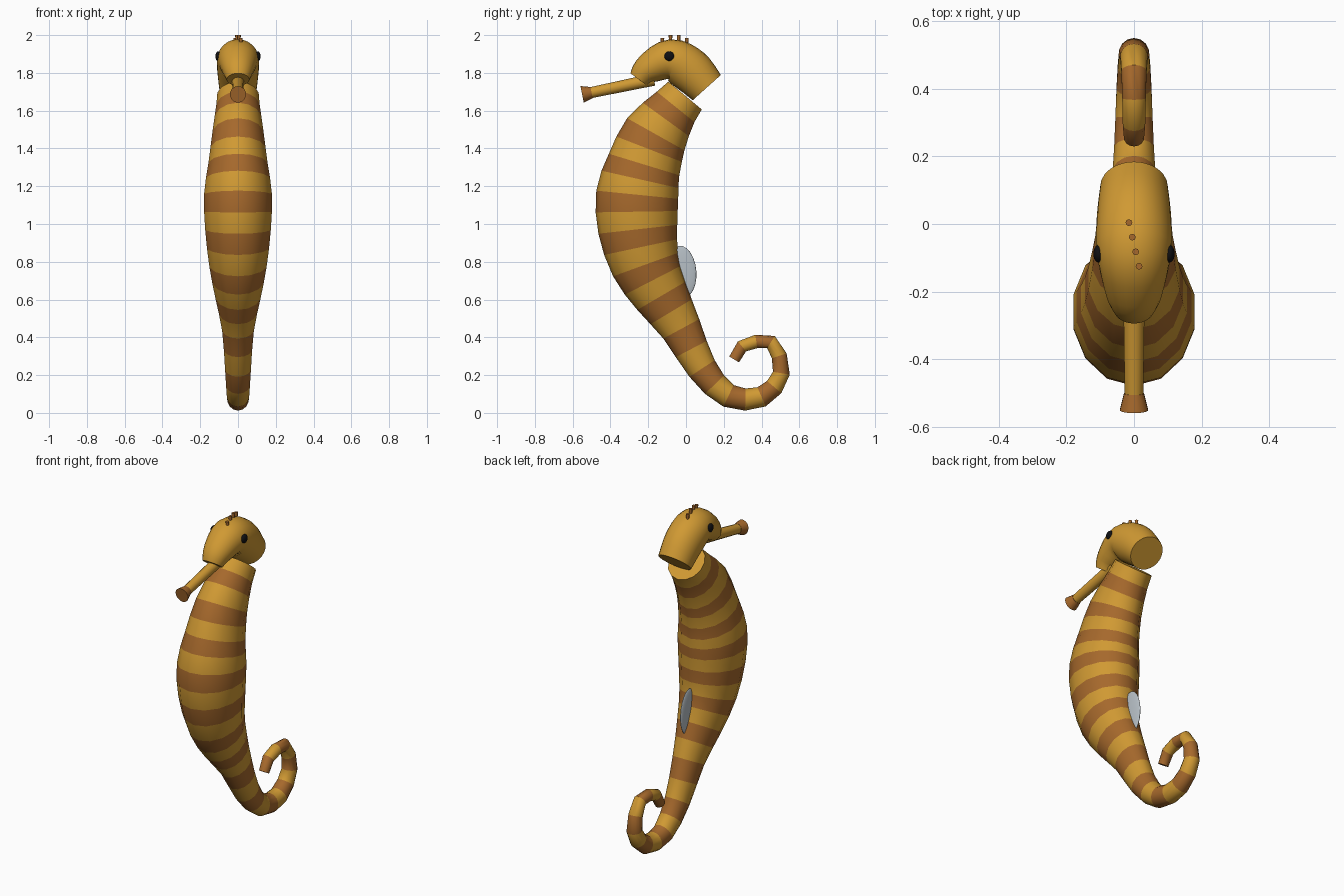
import bpy, bmesh, math
from mathutils import Vector

if "Cube" in bpy.data.objects:
    bpy.data.objects.remove(bpy.data.objects["Cube"], do_unlink=True)


def material(name, r, g, b):
    m = bpy.data.materials.new(name)
    m.use_nodes = True
    m.diffuse_color = (r, g, b, 1)
    shader = next(n for n in m.node_tree.nodes if n.type == 'BSDF_PRINCIPLED')
    shader.inputs["Base Color"].default_value = (r, g, b, 1)
    shader.inputs["Roughness"].default_value = 0.8
    return m


gold = material("golden_yellow", 0.63, 0.32, 0.033)
brown = material("stripe_brown", 0.38, 0.14, 0.025)
black = material("eye_black", 0.005, 0.005, 0.006)
grey = material("fin_grey", 0.47, 0.52, 0.56)


def smooth(obj):
    bpy.ops.object.select_all(action='DESELECT')
    obj.select_set(True)
    bpy.context.view_layer.objects.active = obj
    bpy.ops.object.shade_smooth_by_angle(angle=math.radians(45))


def catmull(pts, i, t):
    a, b = pts[max(i - 1, 0)], pts[i]
    c, d = pts[i + 1], pts[min(i + 2, len(pts) - 1)]
    return 0.5 * (2 * b + (c - a) * t + (2 * a - 5 * b + 4 * c - d) * t ** 2
                  + (3 * b - a - 3 * c + d) * t ** 3)


def tube(name, points, sides, mats, subdiv, band=lambda i: 0):
    """Capped elliptical tube; points are (y, z, radius in plane, radius in x)."""
    pts = [Vector(p) for p in points]
    stations = []
    for i in range(len(pts) - 1):
        n = subdiv(i)
        stations += [catmull(pts, i, k / n) for k in range(n)]
    stations.append(pts[-1])
    bm = bmesh.new()
    rings = []
    last = len(stations) - 1
    for i, s in enumerate(stations):
        tan = stations[min(i + 1, last)] - stations[max(i - 1, 0)]
        normal = Vector((0, tan[1], -tan[0])).normalized()
        centre = Vector((0, s[0], s[1]))
        ring = []
        for k in range(sides):
            a = math.tau * k / sides
            ring.append(bm.verts.new(centre + normal * s[2] * math.cos(a)
                                     + Vector((s[3] * math.sin(a), 0, 0))))
        rings.append(ring)
    for i in range(last):
        for k in range(sides):
            j = (k + 1) % sides
            f = bm.faces.new((rings[i][k], rings[i][j], rings[i + 1][j], rings[i + 1][k]))
            f.material_index = band(i)
    bm.faces.new(rings[0]).material_index = band(0)
    bm.faces.new(rings[-1]).material_index = band(last - 1)
    bmesh.ops.recalc_face_normals(bm, faces=bm.faces)
    mesh = bpy.data.meshes.new(name)
    bm.to_mesh(mesh)
    bm.free()
    for m in mats:
        mesh.materials.append(m)
    obj = bpy.data.objects.new(name, mesh)
    bpy.context.collection.objects.link(obj)
    smooth(obj)
    return obj


def ball(name, mat, location, scale, tilt=0):
    bpy.ops.mesh.primitive_uv_sphere_add(segments=20, ring_count=12, radius=1,
                                         location=location, rotation=(tilt, 0, 0))
    obj = bpy.context.object
    obj.name = name
    obj.scale = scale
    obj.data.materials.append(mat)
    smooth(obj)


# Striped body and curled tail: each control point starts a brown stripe
spine = [
    (-.005, 1.68, .115, .112), (-.055, 1.62, .128, .117), (-.16, 1.475, .174, .138),
    (-.222, 1.315, .195, .16), (-.258, 1.155, .218, .184), (-.255, .972, .21, .178),
    (-.215, .785, .182, .155), (-.13, .62, .148, .122), (-.025, .445, .108, .086),
    (.085, .235, .08, .07), (.225, .09, .063, .06), (.4, .085, .055, .053),
    (.505, .21, .045, .045), (.45, .375, .038, .038), (.296, .352, .034, .034),
    (.255, .283, .03, .03)]
ends = (0, len(spine) - 2)
tube("body", spine, 14, [gold, brown], lambda i: 1 if i in ends else 2, lambda i: i % 2)

# Arched head
skull = [(-.25, 1.765, .055, .06), (-.2, 1.82, .08, .085), (-.085, 1.87, .108, .11),
         (.02, 1.815, .118, .11), (.11, 1.722, .1, .1)]
tube("head", skull, 24, [gold], lambda i: 4)

# Snout with flared brown tip
tube("snout", [(-.17, 1.765, .033, .033), (-.51, 1.694, .029, .028)],
     14, [gold], lambda i: 1)
tube("snout_tip", [(-.5, 1.696, .03, .03), (-.55, 1.686, .045, .043)],
     14, [brown], lambda i: 1)

# Eyes
for side, x in (("left", .104), ("right", -.104)):
    ball(side + "_eye", black, (x, -.088, 1.888), (.016, .026, .026))

# Row of crest spikes, drifting slightly sideways
for i in range(4):
    top = 2 - .014 * (i in (0, 3))
    bpy.ops.mesh.primitive_cone_add(vertices=8, radius1=.007, radius2=.01, depth=.06,
                                    location=(.01 * i - .015, .004 - .043 * i, top - .03))
    spike = bpy.context.object
    spike.name = "crest_spike_" + str(i + 1)
    spike.data.materials.append(brown)
    smooth(spike)

# Thin back fin
ball("back_fin", grey, (0, -.025, .745), (.014, .08, .14), math.radians(4))
